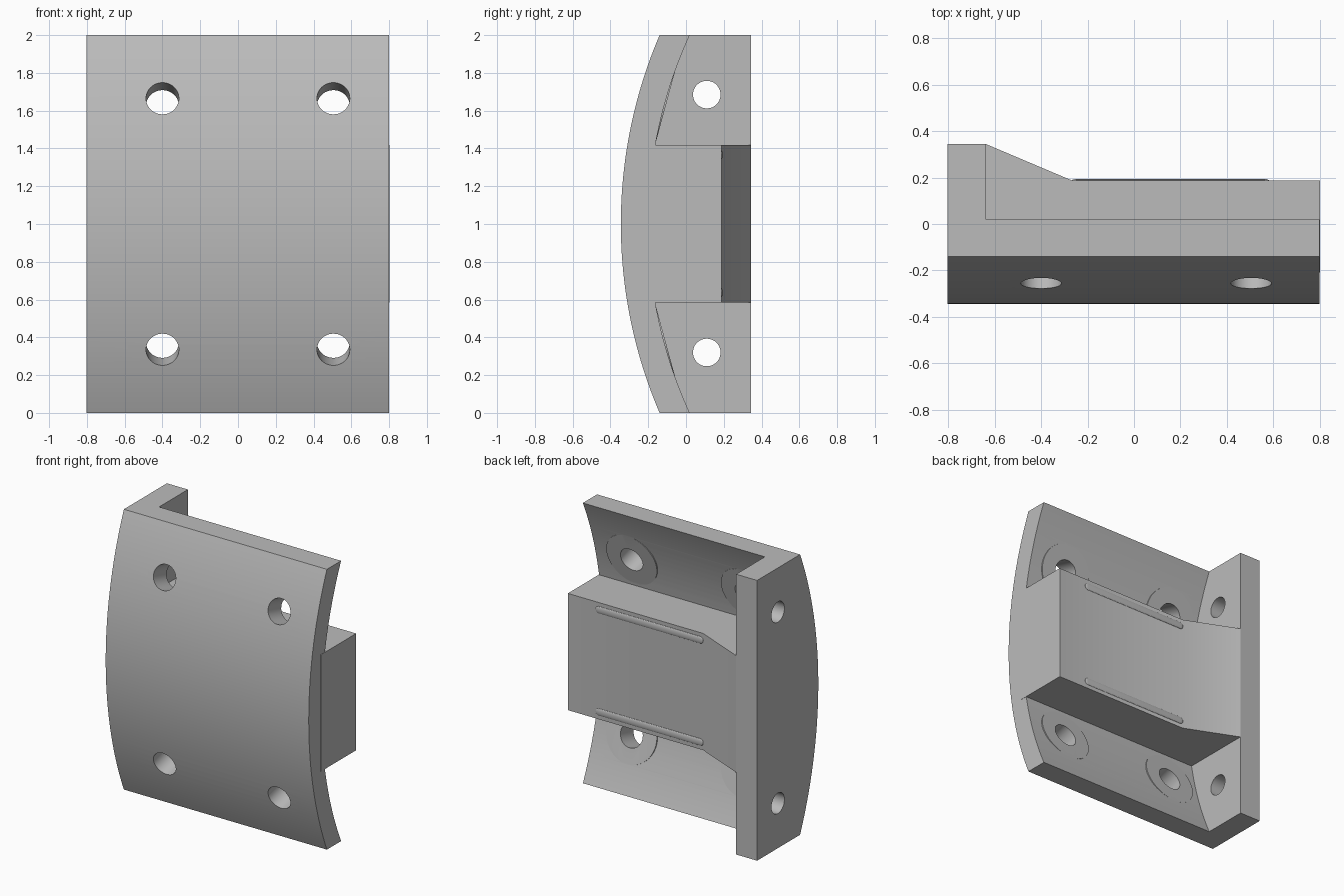
import bpy, bmesh
from math import sin, cos, asin, radians
from mathutils import Vector

if "Cube" in bpy.data.objects:
    bpy.data.objects.remove(bpy.data.objects["Cube"], do_unlink=True)

OUTER, INNER, AXIS_Y = 2.54, 2.394, 2.195   # curved plate radii and arc centre
TILT = asin(0.2618)                         # radial angle of the plate holes

grey = bpy.data.materials.new("plain_grey")
grey.use_nodes = True
colour = (0.5, 0.5, 0.5, 1)
grey.diffuse_color = colour
grey.node_tree.nodes["Principled BSDF"].inputs["Base Color"].default_value = colour


def make_object(name, bm):
    bmesh.ops.recalc_face_normals(bm, faces=bm.faces)
    mesh = bpy.data.meshes.new(name)
    bm.to_mesh(mesh)
    bm.free()
    mesh.materials.append(grey)
    obj = bpy.data.objects.new(name, mesh)
    bpy.context.collection.objects.link(obj)
    return obj


def prism(name, points, offset):
    """Extrude a closed outline of 3D points along an offset."""
    bm = bmesh.new()
    face = bm.faces.new([bm.verts.new(p) for p in points])
    new = bmesh.ops.extrude_face_region(bm, geom=[face])["geom"]
    bmesh.ops.translate(bm, vec=offset,
                        verts=[v for v in new if isinstance(v, bmesh.types.BMVert)])
    return make_object(name, bm)


def arc(x, radius, half_angle, steps=48):
    angles = [half_angle * (2 * i / steps - 1) for i in range(steps + 1)]
    return [(x, AXIS_Y - radius * cos(a), 1 + radius * sin(a)) for a in angles]


def cylinder(name, centre, direction, radius, depth):
    bm = bmesh.new()
    bmesh.ops.create_cone(bm, cap_ends=True, segments=48, radius1=radius,
                          radius2=radius, depth=depth)
    obj = make_object(name, bm)
    obj.location = centre
    obj.rotation_mode = 'QUATERNION'
    obj.rotation_quaternion = Vector(direction).to_track_quat('Z', 'Y')
    return obj


def combine(target, tool, operation):
    """Apply a boolean and discard the tool object."""
    mod = target.modifiers.new(operation, 'BOOLEAN')
    mod.operation, mod.solver, mod.object = operation, 'EXACT', tool
    bpy.context.view_layer.update()
    bpy.context.view_layer.objects.active = target
    bpy.ops.object.modifier_apply(modifier=mod.name)
    bpy.data.objects.remove(tool, do_unlink=True)


def smooth(obj):
    bpy.ops.object.select_all(action='DESELECT')
    obj.select_set(True)
    bpy.context.view_layer.objects.active = obj
    bpy.ops.object.shade_smooth_by_angle(angle=radians(30))


# Curved plate with a full-height side flange
outline = arc(-0.803, OUTER, asin(1 / OUTER)) + [(-0.803, 0.345, 2), (-0.803, 0.345, 0)]
body = prism("bracket_body", outline, (1.603, 0, 0))
pocket = arc(-0.637, INNER, 0.44) + [(-0.637, 1, 2.1), (-0.637, 1, -0.1)]
combine(body, prism("pocket", pocket, (2, 0, 0)), 'DIFFERENCE')

# Central block sloping up to the flange
block = [(-0.7, -0.21), (0.802, -0.21), (0.802, 0.187), (-0.266, 0.187),
         (-0.637, 0.344), (-0.7, 0.32)]
combine(body, prism("block", [(x, y, 0.585) for x, y in block], (0, 0, 0.833)), 'UNION')

# Flat washers around the plate holes, then the radial holes
for x in (-0.4, 0.505):
    for side in (1, -1):
        radial = Vector((0, -cos(TILT), side * sin(TILT)))
        centre = Vector((x, AXIS_Y, 1))
        boss = cylinder("boss", centre + radial * 2.421, radial, 0.197, 0.07)
        combine(body, boss, 'UNION')
        hole = cylinder("hole", centre + radial * 2.46, radial, 0.087, 0.4)
        combine(body, hole, 'DIFFERENCE')

# Cross holes through the flange
for z in (0.32, 1.685):
    combine(body, cylinder("hole", (-0.72, 0.11, z), (1, 0, 0), 0.073, 0.3), 'DIFFERENCE')
smooth(body)

# Low rounded ribs along the back of the block
for name, z in (("lower_rib", 0.637), ("upper_rib", 1.366)):
    bm = bmesh.new()
    bmesh.ops.create_uvsphere(bm, u_segments=24, v_segments=11, radius=1)
    for v in bm.verts:
        across, up, along = v.co
        shift = 0.4 if along > 0 else -0.4
        v.co = (0.157 + shift + along * 0.025, 0.187 + up * 0.007, z + across * 0.025)
    smooth(make_object(name, bm))
